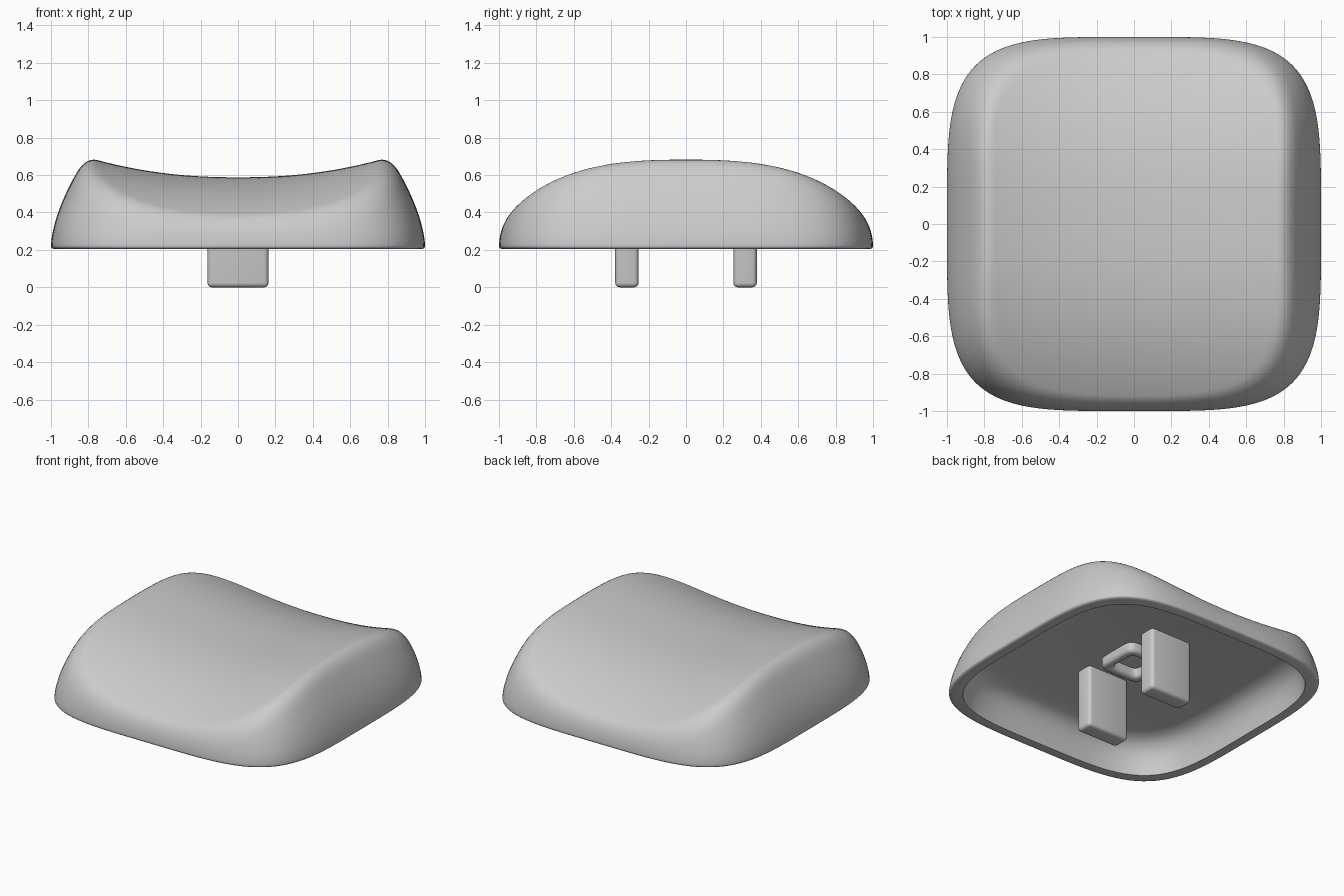
import bpy
import bmesh
from math import cos, sin, pi, radians

SEGMENTS = 160
RIM = 0.205
CEILING = 0.44

old = bpy.data.objects.get("Cube")
if old:
    bpy.data.objects.remove(old, do_unlink=True)

grey = bpy.data.materials.new("light grey plastic")
grey.use_nodes = True
grey.diffuse_color = (0.6, 0.6, 0.6, 1)
grey.node_tree.nodes["Principled BSDF"].inputs["Base Color"].default_value = (0.6, 0.6, 0.6, 1)


def finish(bm, name, angle=40):
    bmesh.ops.recalc_face_normals(bm, faces=bm.faces)
    mesh = bpy.data.meshes.new(name)
    bm.to_mesh(mesh)
    bm.free()
    obj = bpy.data.objects.new(name, mesh)
    bpy.context.collection.objects.link(obj)
    mesh.materials.append(grey)
    bpy.ops.object.select_all(action="DESELECT")
    obj.select_set(True)
    bpy.context.view_layer.objects.active = obj
    bpy.ops.object.shade_smooth_by_angle(angle=radians(angle))
    return obj


def soft_square(power):
    """Unit outline of a square with soft corners."""
    points = []
    for i in range(SEGMENTS):
        t = 2 * pi * i / SEGMENTS
        c, s = cos(t), sin(t)
        n = (abs(c) ** power + abs(s) ** power) ** (1 / power)
        points.append((c / n, s / n))
    return points


def loft(bm, outline, rings, closed=False):
    """Skin a list of (scale, height) rings; height may be a function of x, y, scale."""
    loops = []
    for scale, height in rings:
        loop = []
        for x, y in outline:
            x, y = x * scale, y * scale
            z = height(x, y, scale) if callable(height) else height
            loop.append(bm.verts.new((x, y, z)))
        loops.append(loop)
    pairs = list(zip(loops, loops[1:]))
    if closed:
        pairs.append((loops[-1], loops[0]))
    for a, b in pairs:
        for i in range(SEGMENTS):
            j = (i + 1) % SEGMENTS
            bm.faces.new((a[i], a[j], b[j], b[i]))
    return loops


def cap_height(x, y, r):
    """Dished top blended softly into the curved side wall."""
    top = 0.588 + 0.1 * (abs(x) / 0.78) ** 2.2 - 0.2 * (abs(y) / 0.93) ** 2.5
    wall = 0.222 + 1.34 * max(1 - r, 0) ** 0.62
    k = 0.11
    h = max(k - abs(top - wall), 0) / k
    return min(top, wall) - h * h * k / 4


# Cap: ceiling, cavity wall, flat rim, rounded lower edge, then outer skin
bm = bmesh.new()
rings = [(0.76, CEILING), (0.82, 0.427), (0.865, 0.395), (0.895, 0.345),
         (0.915, 0.28), (0.925, RIM), (0.982, RIM), (0.994, 0.209), (0.999, 0.215)]
steps = 56
rings += [(1 - 0.99 * (i / steps) ** 1.9, cap_height) for i in range(steps + 1)]
loops = loft(bm, soft_square(4.2), rings)
bm.faces.new(loops[0])
bm.faces.new(loops[-1])
finish(bm, "cap_shell")

# Two rounded mounting legs
for name, side in (("front_leg", -1), ("back_leg", 1)):
    bm = bmesh.new()
    bmesh.ops.create_cube(bm, size=1)
    for v in bm.verts:
        v.co.x *= 0.326
        v.co.y = v.co.y * 0.125 + side * 0.316
        v.co.z = 0 if v.co.z < 0 else CEILING + 0.02
    edges = [e for e in bm.edges if min(v.co.z for v in e.verts) < 0.1]
    bmesh.ops.bevel(bm, geom=edges, offset=0.024, segments=4, profile=0.5, affect="EDGES")
    finish(bm, name)

# Raised ring in the middle of the ceiling
bm = bmesh.new()
loft(bm, soft_square(6), [(0.165, CEILING + 0.01), (0.165, 0.395), (0.158, 0.38),
                          (0.145, 0.373), (0.122, 0.373), (0.109, 0.38),
                          (0.102, 0.395), (0.102, CEILING + 0.01)], closed=True)
finish(bm, "ceiling_ring", 50)
